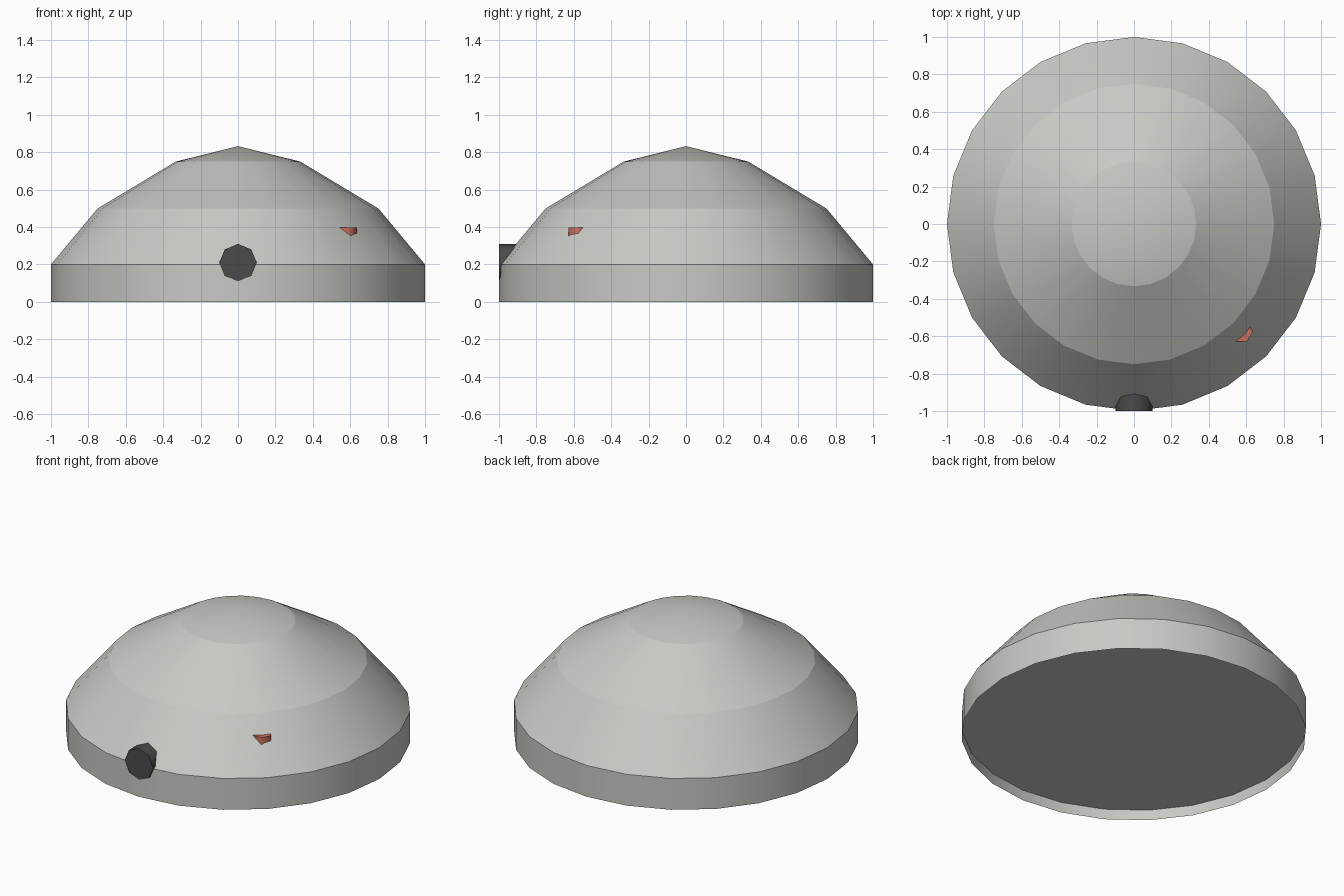
import bpy, bmesh, math

if "Cube" in bpy.data.objects:
    bpy.data.objects.remove(bpy.data.objects["Cube"])


def material(name, rgb):
    m = bpy.data.materials.new(name)
    m.diffuse_color = (*rgb, 1)
    m.use_nodes = True
    m.node_tree.nodes["Principled BSDF"].inputs["Base Color"].default_value = m.diffuse_color
    return m


def add_object(name, bm, mat, smooth_angle):
    me = bpy.data.meshes.new(name)
    bm.to_mesh(me)
    bm.free()
    me.materials.append(mat)
    me.shade_smooth()
    me.set_sharp_from_angle(angle=math.radians(smooth_angle))
    ob = bpy.data.objects.new(name, me)
    bpy.context.collection.objects.link(ob)
    return ob


def prism(name, sides, radius, depth, location, rotation, mat):
    bm = bmesh.new()
    bmesh.ops.create_cone(bm, cap_ends=True, segments=sides,
                          radius1=radius, radius2=radius, depth=depth)
    ob = add_object(name, bm, mat, 65)
    ob.location, ob.rotation_euler = location, rotation
    return ob


grey = material("light grey", (0.58, 0.58, 0.55))
dark = material("charcoal", (0.07, 0.07, 0.07))
red = material("red", (0.60, 0.16, 0.11))

# Domed body: a stepped profile lathed in 24 segments, open underneath
SIDES = 24
profile = [(1, 0), (1, 0.2), (0.75, 0.5), (0.333, 0.75)]
bm = bmesh.new()
rings = []
for r, z in profile:
    rings.append([bm.verts.new((r * math.cos(math.tau * i / SIDES),
                                r * math.sin(math.tau * i / SIDES), z))
                  for i in range(SIDES)])
for low, high in zip(rings, rings[1:]):
    for i in range(SIDES):
        j = (i + 1) % SIDES
        bm.faces.new((low[i], low[j], high[j], high[i]))
apex = bm.verts.new((0, 0, 0.833))
for i in range(SIDES):
    bm.faces.new((rings[-1][i], rings[-1][(i + 1) % SIDES], apex))
add_object("dome_body", bm, grey, 16)

# Underside: flat disc recessed inside the rim, facing down
bm = bmesh.new()
ring = [bm.verts.new((math.cos(math.tau * i / SIDES),
                      math.sin(math.tau * i / SIDES), 0.067))
        for i in range(SIDES)]
bm.faces.new(ring[::-1])
add_object("recessed_base", bm, grey, 16)

# Lens: octagonal barrel pointing forward, mostly sunk in the dome
prism("front_lens", 8, 0.1, 0.2, (0, -0.901, 0.21), (math.pi / 2, 0, 0), dark)

# Indicator light: small upright hexagonal peg on the front right slope
prism("indicator_light", 6, 0.06, 0.1, (0.575, -0.575, 0.348),
      (0, 0, math.radians(30)), red)
